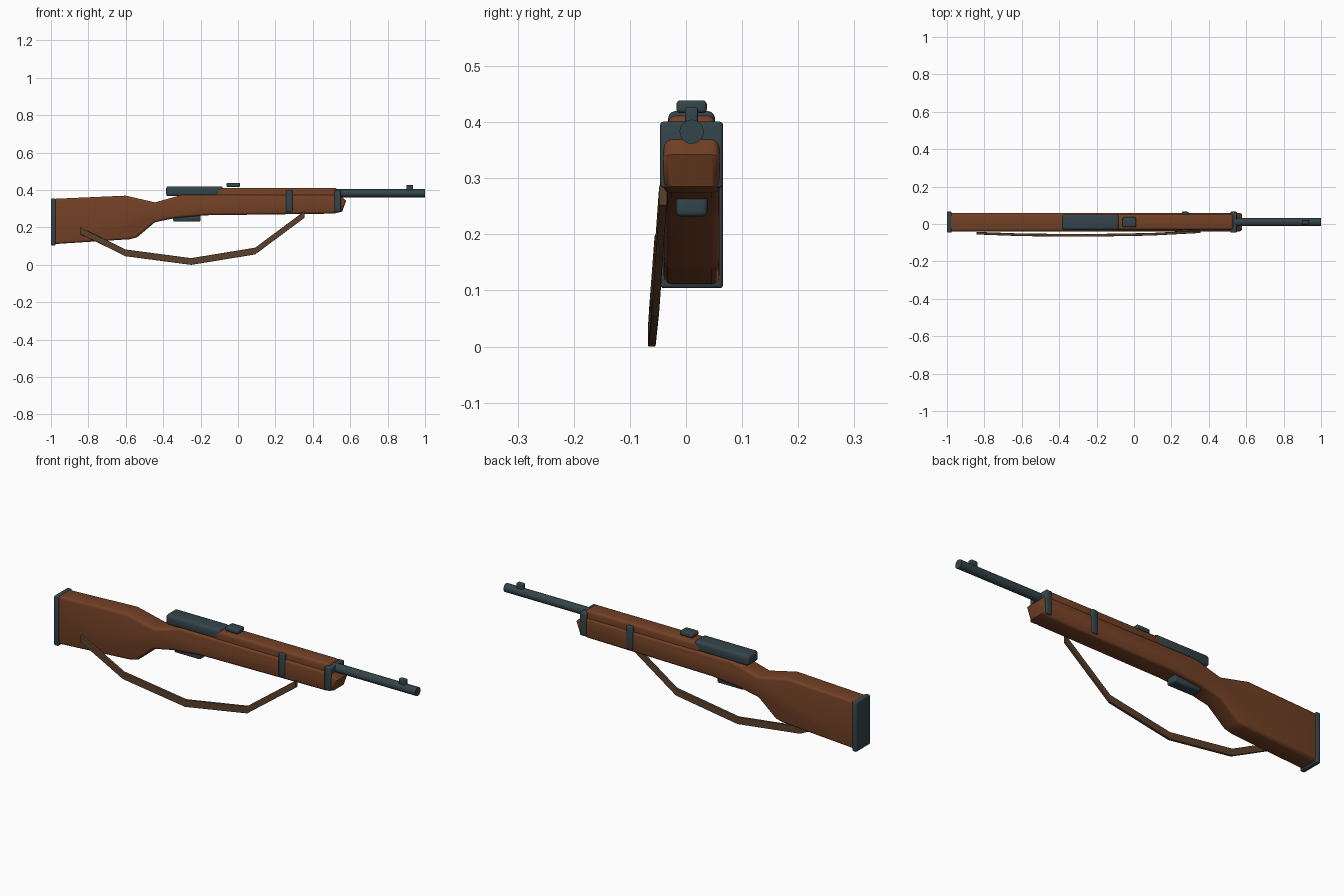
import bpy, bmesh, math
from mathutils import Vector

if "Cube" in bpy.data.objects:
    bpy.data.objects.remove(bpy.data.objects["Cube"])

YC = 0.01  # centre plane of the rifle


def material(name, rgb):
    m = bpy.data.materials.new(name)
    m.diffuse_color = (*rgb, 1)
    m.use_nodes = True
    m.node_tree.nodes["Principled BSDF"].inputs["Base Color"].default_value = m.diffuse_color
    return m


WOOD = material("brown wood", (0.17, 0.052, 0.019))
STEEL = material("dark steel", (0.034, 0.058, 0.069))
STRAP = material("leather strap", (0.105, 0.052, 0.026))


def finish(bm, name, mat, angle=40):
    bmesh.ops.recalc_face_normals(bm, faces=bm.faces[:])
    me = bpy.data.meshes.new(name)
    bm.to_mesh(me)
    bm.free()
    for p in me.polygons:
        p.use_smooth = True
    me.set_sharp_from_angle(angle=math.radians(angle))
    me.materials.append(mat)
    ob = bpy.data.objects.new(name, me)
    bpy.context.collection.objects.link(ob)
    return ob


def round_edges(bm, edges, r, segments=3):
    bmesh.ops.bevel(bm, geom=edges, offset=r, segments=segments, profile=0.5,
                    affect='EDGES', clamp_overlap=True)


def box(name, x, y, z, mat, r=0.006):
    """Rounded box given by its (min, max) on each axis."""
    bm = bmesh.new()
    bmesh.ops.create_cube(bm, size=1)
    for v in bm.verts:
        v.co = Vector([(a + b) / 2 + c * (b - a) for (a, b), c in zip((x, y, z), v.co)])
    round_edges(bm, bm.edges[:], r)
    return finish(bm, name, mat)


def side_profile(name, pts, half, mat, r):
    """Side outline in x, z extruded across y with rounded rims."""
    bm = bmesh.new()
    face = bm.faces.new([bm.verts.new((x, YC - half, z)) for x, z in pts])
    ext = bmesh.ops.extrude_face_region(bm, geom=[face])
    for v in ext["geom"]:
        if isinstance(v, bmesh.types.BMVert):
            v.co.y = YC + half
    bmesh.ops.recalc_face_normals(bm, faces=bm.faces[:])
    rim = [e for e in bm.edges if abs(e.verts[0].co.y - e.verts[1].co.y) < 1e-5]
    round_edges(bm, rim, r)
    return finish(bm, name, mat)


# Wooden stock
side_profile("stock", [
    (-0.985, 0.353), (-0.6, 0.37), (-0.444, 0.334), (-0.3, 0.374), (0.545, 0.374),
    (0.578, 0.342), (0.557, 0.285), (0.515, 0.274), (-0.18, 0.265), (-0.337, 0.25),
    (-0.444, 0.228), (-0.54, 0.147), (-0.58, 0.137), (-0.985, 0.111)], 0.05, WOOD, 0.014)

# Upper handguard and receiver
box("handguard", (-0.12, 0.53), (-0.032, 0.052), (0.34, 0.412), WOOD, 0.014)
box("receiver", (-0.385, -0.08), (-0.032, 0.052), (0.367, 0.42), STEEL, 0.014)

# Butt plate, bands and magazine floor
box("butt_plate", (-1.0, -0.975), (-0.046, 0.066), (0.104, 0.355), STEEL)
box("front_band", (0.515, 0.55), (-0.046, 0.066), (0.283, 0.401), STEEL)
box("middle_band", (0.256, 0.291), (-0.044, 0.066), (0.283, 0.401), STEEL)
box("magazine", (-0.347, -0.2), (-0.018, 0.038), (0.232, 0.275), STEEL, 0.008)

# Sights
box("rear_sight", (-0.061, 0.012), (-0.017, 0.037), (0.416, 0.439), STEEL, 0.007)
box("front_sight", (0.9, 0.936), (-0.002, 0.021), (0.395, 0.427), STEEL, 0.004)

# Barrel
bm = bmesh.new()
bmesh.ops.create_cone(bm, cap_ends=True, segments=24, radius1=0.0215, radius2=0.0215, depth=0.55)
for v in bm.verts:
    v.co = Vector((v.co.z + 0.725, v.co.x + YC, v.co.y + 0.383))
finish(bm, "barrel", STEEL)

# Hanging sling: a flat strap along a sagging path
path = [(-0.842, -0.049, 0.182), (-0.6, -0.058, 0.064), (-0.25, -0.061, 0.018),
        (0.092, -0.055, 0.074), (0.356, -0.041, 0.27)]
bm = bmesh.new()
rings = [[bm.verts.new((x, y + dy, z + dz)) for dy, dz in
          ((-0.007, -0.018), (0.007, -0.018), (0.007, 0.018), (-0.007, 0.018))]
         for x, y, z in path]
for a, b in zip(rings, rings[1:]):
    for i in range(4):
        j = (i + 1) % 4
        bm.faces.new((a[i], a[j], b[j], b[i]))
bm.faces.new(rings[0])
bm.faces.new(rings[-1])
bmesh.ops.recalc_face_normals(bm, faces=bm.faces[:])
long_edges = [e for e in bm.edges if abs(e.verts[0].co.x - e.verts[1].co.x) > 0.1]
round_edges(bm, long_edges, 0.003, 2)
finish(bm, "sling", STRAP, 20)
